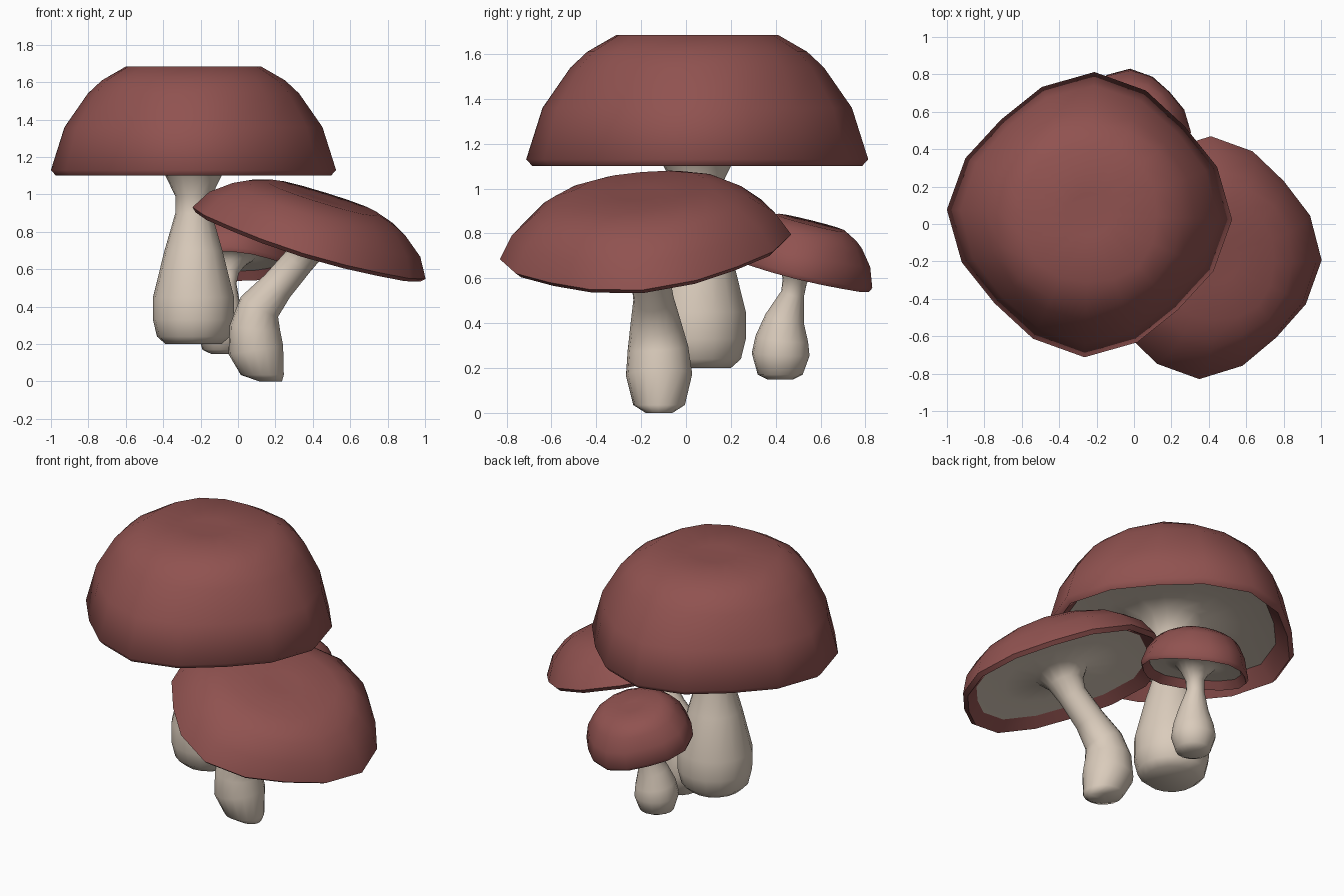
import bpy, bmesh
from math import cos, sin, pi, radians
from mathutils import Vector

if "Cube" in bpy.data.objects:
    bpy.data.objects.remove(bpy.data.objects["Cube"])

SIDES = 16


def material(name, rgb):
    m = bpy.data.materials.new(name)
    m.diffuse_color = (*rgb, 1)
    m.use_nodes = True
    m.node_tree.nodes["Principled BSDF"].inputs["Base Color"].default_value = m.diffuse_color
    return m


RED = material("cap_red", (0.28, 0.085, 0.08))
CREAM = material("stem_cream", (0.70, 0.60, 0.50))


def skin(name, rings, mat, cap_start=False, cap_end=False, sharp=62):
    """Bridge rings given as (centre, axis, radius, diagonal factor)."""
    bm = bmesh.new()
    loops = []
    for centre, axis, radius, diag in rings:
        q = Vector((0, 0, 1)).rotation_difference(Vector(axis).normalized())
        loop = []
        for i in range(SIDES):
            a = 2 * pi * i / SIDES
            r = radius * (1 + (diag - 1) * (1 - cos(4 * a)) / 2)
            a -= radians(2)
            loop.append(bm.verts.new(Vector(centre) + q @ Vector((r * cos(a), r * sin(a), 0))))
        loops.append(loop)
    for a, b in zip(loops, loops[1:]):
        for i in range(SIDES):
            j = (i + 1) % SIDES
            bm.faces.new((a[i], a[j], b[j], b[i]))
    if cap_start:
        bm.faces.new(loops[0][::-1])
    if cap_end:
        bm.faces.new(loops[-1])
    me = bpy.data.meshes.new(name)
    bm.to_mesh(me)
    bm.free()
    me.materials.append(mat)
    ob = bpy.data.objects.new(name, me)
    bpy.context.collection.objects.link(ob)
    bpy.ops.object.select_all(action='DESELECT')
    ob.select_set(True)
    bpy.context.view_layer.objects.active = ob
    bpy.ops.object.shade_smooth_by_angle(angle=radians(sharp))
    return ob


# Shared cap profile (radius, height above rim, diagonal factor), inner lip to crown
CAP = [(0.65, 0.06, 0.91), (0.735, -0.03, 0.91), (0.763, 0.0, 0.91), (0.69, 0.23, 0.93),
       (0.565, 0.41, 0.98), (0.49, 0.48, 1.02), (0.36, 0.555, 1.06), (0.12, 0.545, 1.0)]


def mushroom(name, centre, axis, sr, sz, lip, stem):
    """Cap on a tilted axis, plus a stem of (x, y, z, radius) points that flares into the gills."""
    n = Vector(axis).normalized()
    c = Vector(centre)
    cap = [(c + n * (lip if h < 0 else h * sz), n, r * sr, d) for r, h, d in CAP]
    skin(name + "_cap", cap, RED, cap_end=True)
    # stem rings follow the path direction, then spread out as gills
    pts = [Vector(p[:3]) for p in stem]
    path = []
    for i, p in enumerate(stem):
        if i < 2:
            d = Vector((0, 0, 1))
        elif i == len(stem) - 1:
            d = n
        else:
            d = pts[i + 1] - pts[i - 1]
        path.append((pts[i], d, p[3], 1))
    top = stem[-1][3]
    path += [(c + n * 0.07 * sz, n, top * 1.5, 1), (c + n * 0.085 * sz, n, 0.42 * sr, 0.95),
             (c + n * 0.06 * sz, n, 0.65 * sr, 0.91)]
    skin(name + "_stem_and_gills", path, CREAM, cap_start=True, sharp=80)


# Tall mushroom, upright
X, Y = -0.238, 0.05
mushroom("tall", (X, Y, 1.13), (0, 0, 1), 1, 1, -0.03,
         [(X, Y, z, r) for z, r in [(0.2, 0.15), (0.24, 0.195), (0.33, 0.217), (0.45, 0.217),
                                    (0.70, 0.155), (0.90, 0.097), (0.99, 0.097), (1.10, 0.15)]])

# Leaning mushroom with a bent stem
mushroom("leaning", (0.38, -0.18, 0.74), (0.306, -0.10, 1), 0.855, 0.46, -0.022,
         [(0.175, -0.12, 0.0, 0.06), (0.13, -0.12, 0.035, 0.115), (0.095, -0.12, 0.17, 0.148),
          (0.09, -0.125, 0.29, 0.135), (0.115, -0.135, 0.40, 0.113), (0.21, -0.145, 0.51, 0.09),
          (0.32, -0.165, 0.64, 0.085), (0.365, -0.175, 0.71, 0.105)])

# Small mushroom at the back
mushroom("small", (-0.03, 0.505, 0.638), (0.07, 0.25, 1), 0.44, 0.39, -0.022,
         [(-0.09, 0.42, 0.148, 0.055), (-0.09, 0.42, 0.17, 0.1), (-0.09, 0.422, 0.26, 0.129),
          (-0.085, 0.427, 0.33, 0.118), (-0.075, 0.44, 0.42, 0.088), (-0.06, 0.475, 0.53, 0.052),
          (-0.05, 0.485, 0.59, 0.055), (-0.038, 0.495, 0.63, 0.08)])
